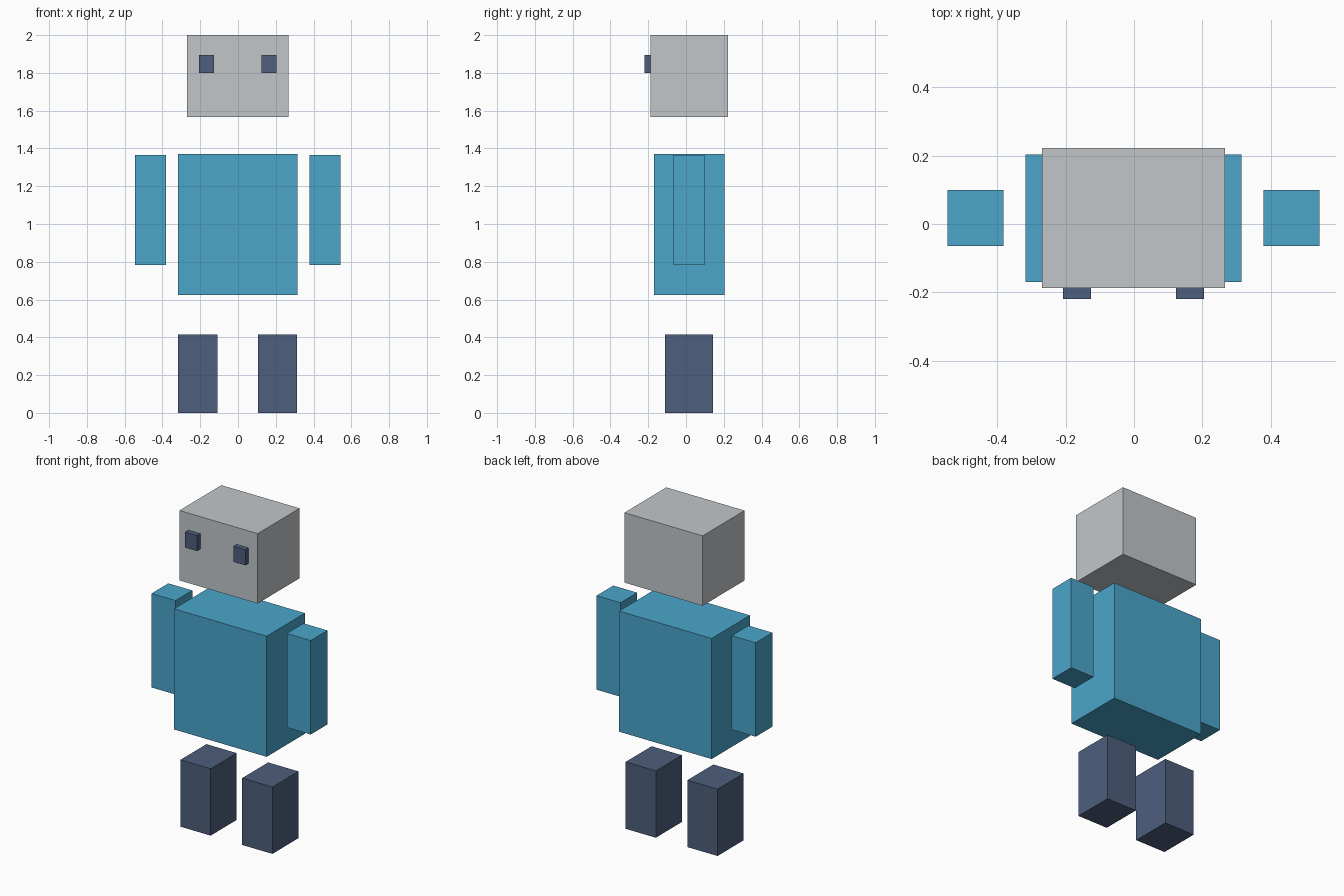
import bpy

if "Cube" in bpy.data.objects:
    bpy.data.objects.remove(bpy.data.objects["Cube"])


def material(name, rgb):
    mat = bpy.data.materials.new(name)
    mat.diffuse_color = (*rgb, 1.0)
    mat.use_nodes = True
    mat.node_tree.nodes["Principled BSDF"].inputs["Base Color"].default_value = mat.diffuse_color
    return mat


GREY = material("light_grey", (0.539, 0.565, 0.584))
BLUE = material("sky_blue", (0.069, 0.381, 0.597))
NAVY = material("dark_navy", (0.076, 0.112, 0.205))


def box(name, x, y, z, mat):
    """Box spanning the (low, high) range on each axis."""
    spans = (x, y, z)
    bpy.ops.mesh.primitive_cube_add(size=1, location=[(a + b) / 2 for a, b in spans])
    obj = bpy.context.object
    obj.name = name
    obj.scale = [b - a for a, b in spans]
    bpy.ops.object.transform_apply(location=False, rotation=False, scale=True)
    obj.data.materials.append(mat)


CX = -0.0015  # symmetry plane


def pair(name, inner, outer, y, z, mat):
    """Left and right boxes placed symmetrically."""
    box("right_" + name, (CX - outer, CX - inner), y, z, mat)
    box("left_" + name, (CX + inner, CX + outer), y, z, mat)


# Head and torso
box("head", (CX - 0.268, CX + 0.268), (-0.188, 0.222), (1.567, 2.0), GREY)
box("torso", (CX - 0.317, CX + 0.317), (-0.17, 0.204), (0.624, 1.371), BLUE)

# Eyes, arms and legs
pair("eye", 0.125, 0.206, (-0.22, -0.188), (1.799, 1.895), NAVY)
pair("arm", 0.381, 0.545, (-0.065, 0.099), (0.783, 1.365), BLUE)
pair("leg", 0.108, 0.315, (-0.111, 0.143), (0.0, 0.414), NAVY)
